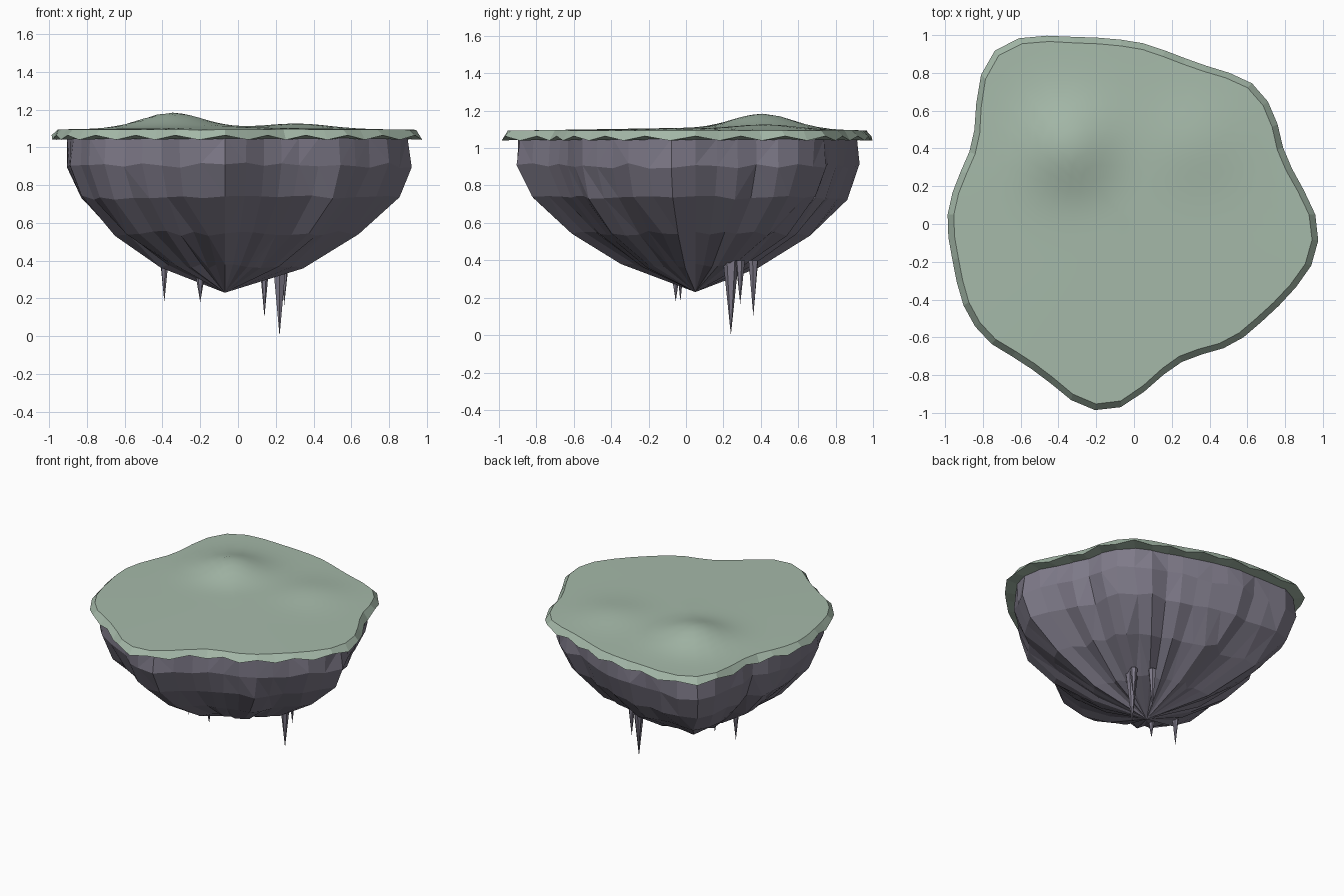
import bpy, bmesh, math, random
from mathutils import Vector

if "Cube" in bpy.data.objects:
    bpy.data.objects.remove(bpy.data.objects["Cube"])

random.seed(7)
N = 48
CX, CY = -0.07, 0.05

# Island outline seen from above (outer rim of the turf)
OUT = [(.98, -.06), (.96, .05), (.91, .16), (.80, .36), (.76, .53), (.70, .67), (.61, .76),
       (.48, .81), (.34, .85), (.19, .91), (.04, .96), (-.13, .985), (-.3, .99), (-.53, 1.0),
       (-.65, .975), (-.75, .91), (-.81, .79), (-.835, .65), (-.84, .53), (-.86, .41),
       (-.93, .25), (-.975, .13), (-.99, .03), (-.985, -.06), (-.96, -.2), (-.93, -.35),
       (-.89, -.47), (-.83, -.56), (-.75, -.64), (-.58, -.74), (-.42, -.86), (-.3, -.96),
       (-.19, -.99), (-.07, -.97), (.04, -.9), (.2, -.76), (.29, -.71), (.47, -.66),
       (.58, -.6), (.72, -.48), (.84, -.36), (.96, -.19)]


def radius(a):
    """Distance from the island centre to the outline in direction a."""
    d = Vector((math.cos(a), math.sin(a)))
    for p, q in zip(OUT, OUT[1:] + OUT[:1]):
        p = Vector((p[0] - CX, p[1] - CY))
        e = Vector((q[0] - CX, q[1] - CY)) - p
        den = d.x * e.y - d.y * e.x
        if abs(den) < 1e-7:
            continue
        t = (p.x * e.y - p.y * e.x) / den
        s = (p.x * d.y - p.y * d.x) / den
        if t > 0 and -1e-4 <= s <= 1 + 1e-4:
            return t
    return 1.0


ANG = [2 * math.pi * i / N for i in range(N)]
RAD = [radius(a) for a in ANG]


def ring(bm, r, z):
    """Ring of vertices; r(i) is the radius, z(i, x, y) the height."""
    vs = []
    for i, a in enumerate(ANG):
        x, y = CX + r(i) * math.cos(a), CY + r(i) * math.sin(a)
        vs.append(bm.verts.new((x, y, z(i, x, y))))
    return vs


def bridge(bm, a, b, smooth=False):
    for i in range(N):
        j = (i + 1) % N
        bm.faces.new((a[i], a[j], b[j], b[i])).smooth = smooth


def fan(bm, a, tip, smooth=False):
    v = bm.verts.new(tip)
    for i in range(N):
        bm.faces.new((a[i], a[(i + 1) % N], v)).smooth = smooth


def material(name, col):
    m = bpy.data.materials.new(name)
    m.diffuse_color = (*col, 1)
    m.use_nodes = True
    m.node_tree.nodes["Principled BSDF"].inputs["Base Color"].default_value = m.diffuse_color
    return m


def finish(bm, name, mat):
    bmesh.ops.recalc_face_normals(bm, faces=bm.faces[:])
    me = bpy.data.meshes.new(name)
    bm.to_mesh(me)
    bm.free()
    me.materials.append(mat)
    ob = bpy.data.objects.new(name, me)
    bpy.context.collection.objects.link(ob)
    return ob


GRASS = material("turf_green", (.38, .49, .40))
ROCK = material("rock_grey", (.21, .195, .25))


# Turf: smooth hilly top, sloped rim with a scalloped lower edge, underside
def hill(x, y):
    r = math.hypot(x - CX, y - CY)
    z = 1.093 + .016 * max(0, 1 - r)
    for hx, hy, h, s in ((-.35, .41, .082, .16), (.32, .43, .026, .16)):
        z += h * math.exp(-((x - hx) ** 2 + (y - hy) ** 2) / (2 * s * s))
    return z


bm = bmesh.new()
K = 14
rings = [ring(bm, lambda i, k=k: (RAD[i] - .033) * k / K, lambda i, x, y: hill(x, y))
         for k in range(K, 0, -1)]
for a, b in zip(rings, rings[1:]):
    bridge(bm, a, b, True)
fan(bm, rings[-1], (CX, CY, hill(CX, CY)), True)
edge = ring(bm, lambda i: RAD[i], lambda i, x, y: 1.04 if i % 2 else 1.064)
under = ring(bm, lambda i: RAD[i] * .91, lambda i, x, y: 1.045)
bridge(bm, rings[0], edge)
bridge(bm, edge, under)
fan(bm, under, (CX, CY, 1.045))
finish(bm, "turf", GRASS)

# Rock underside: faceted rings narrowing to a point, ridged column by column
bm = bmesh.new()
col = [random.uniform(-.03, .03) for _ in range(N)]
prev = None
for s, z, jr, jz in ((.92, 1.05, .3, 0), (.925, .905, .7, .015), (.855, .735, 1, .012),
                     (.65, .545, 1.2, .015), (.365, .37, 1, .012)):
    cur = ring(bm, lambda i: RAD[i] * (s + jr * (col[i] + random.uniform(-.015, .015))),
               lambda i, x, y: z + random.uniform(-jz, jz))
    if prev:
        bridge(bm, prev, cur)
    else:
        fan(bm, cur, (CX, CY, 1.05))
    prev = cur
fan(bm, prev, (CX, CY, .23))
quads = [f for f in bm.faces if len(f.verts) == 4 and random.random() < .35]
bmesh.ops.triangulate(bm, faces=quads)
finish(bm, "rock_base", ROCK)

# Stalactites: thin six-sided spikes (x, y, tip height, top height, radius)
SPIKES = ((.22, .24, 0, .40, .042), (.14, .36, .10, .40, .028), (.245, .29, .165, .40, .026),
          (-.39, -.03, .18, .385, .022), (-.2, -.055, .18, .33, .026))
for n, (x, y, tip, top, r) in enumerate(SPIKES):
    bpy.ops.mesh.primitive_cone_add(vertices=6, radius1=r, radius2=0, depth=top - tip,
                                    location=(x, y, (top + tip) / 2), rotation=(math.pi, 0, n * .4))
    ob = bpy.context.object
    ob.name = f"stalactite_{n + 1}"
    ob.data.materials.append(ROCK)
